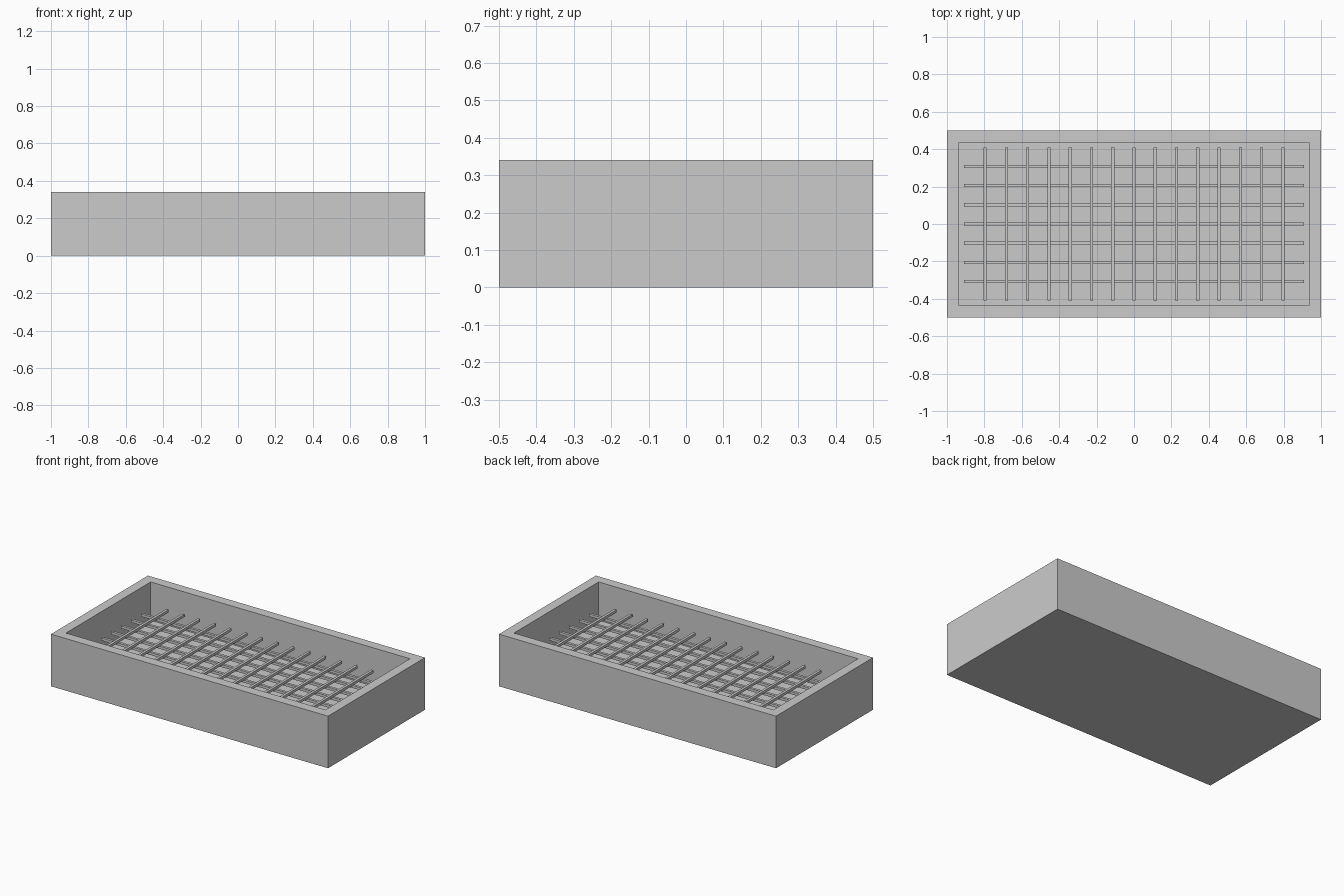
import bpy
import bmesh

cube = bpy.data.objects.get("Cube")
if cube:
    bpy.data.objects.remove(cube, do_unlink=True)

# Single plain grey
grey = bpy.data.materials.new("plain_grey")
grey.use_nodes = True
colour = (0.6, 0.6, 0.6, 1)
grey.diffuse_color = colour
grey.node_tree.nodes["Principled BSDF"].inputs["Base Color"].default_value = colour

LENGTH, DEPTH, HEIGHT = 2.0, 1.0, 0.34
WALL, FLOOR = 0.09, 0.09
BAR = 0.017


def box(name, size, centre):
    bm = bmesh.new()
    bmesh.ops.create_cube(bm, size=1)
    bmesh.ops.scale(bm, vec=size, verts=bm.verts)
    mesh = bpy.data.meshes.new(name)
    bm.to_mesh(mesh)
    bm.free()
    mesh.materials.append(grey)
    obj = bpy.data.objects.new(name, mesh)
    obj.location = centre
    bpy.context.collection.objects.link(obj)
    return obj


# Open tray: the top face is inset to a rim, then pushed down to the floor
tray = box("tray", (LENGTH, DEPTH, HEIGHT), (0, 0, HEIGHT / 2))
bm = bmesh.new()
bm.from_mesh(tray.data)
bm.faces.ensure_lookup_table()
top = max(bm.faces, key=lambda f: f.calc_center_median().z)
bmesh.ops.inset_region(bm, faces=[top], thickness=WALL)
inner = bmesh.ops.extrude_discrete_faces(bm, faces=[top])["faces"]
bmesh.ops.translate(bm, vec=(0, 0, FLOOR - HEIGHT), verts=inner[0].verts)
bmesh.ops.recalc_face_normals(bm, faces=bm.faces)
bm.to_mesh(tray.data)
bm.free()

# Grate: lengthwise bars with crosswise bars resting on them
inner_x, inner_y = LENGTH - 2 * WALL, DEPTH - 2 * WALL
for i in range(1, 8):
    y = inner_y * (i / 8 - 0.5)
    box(f"lengthwise_bar_{i}", (inner_x, BAR, BAR), (0, y, 0.183))
for i in range(1, 16):
    x = inner_x * (i / 16 - 0.5)
    box(f"crosswise_bar_{i}", (BAR, inner_y, BAR), (x, 0, 0.2))
